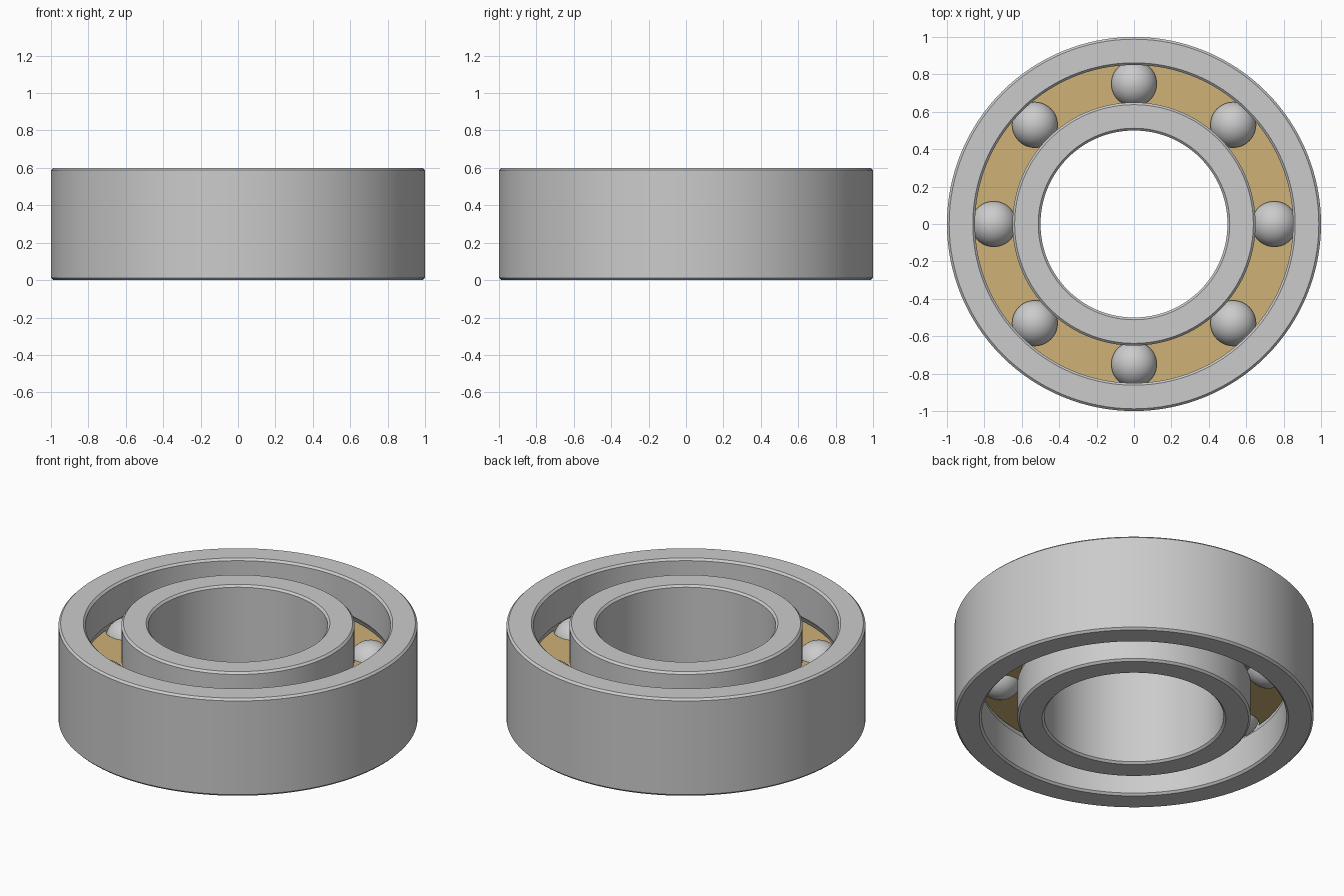
import bpy, bmesh
from math import sin, cos, pi, asin
from mathutils import Matrix

if "Cube" in bpy.data.objects:
    bpy.data.objects.remove(bpy.data.objects["Cube"])

H, MID = 0.6, 0.3            # ring height, mid plane
PITCH, BALL, COUNT = 0.75, 0.125, 8
GROOVE, POCKET, CH = 0.129, 0.131, 0.012
SEG = 128


def finish(bm, name, color=None, angle=0.5):
    bmesh.ops.recalc_face_normals(bm, faces=bm.faces)
    me = bpy.data.meshes.new(name)
    bm.to_mesh(me)
    bm.free()
    ob = bpy.data.objects.new(name, me)
    bpy.context.collection.objects.link(ob)
    if color:
        mat = bpy.data.materials.new(name + "_material")
        mat.diffuse_color = color
        mat.use_nodes = True
        mat.node_tree.nodes["Principled BSDF"].inputs["Base Color"].default_value = mat.diffuse_color
        me.materials.append(mat)
    return ob


def smooth(ob):
    bpy.ops.object.select_all(action='DESELECT')
    ob.select_set(True)
    bpy.context.view_layer.objects.active = ob
    bpy.ops.object.shade_smooth_by_angle(angle=0.5)


def lathe(profile, name, color=None):
    """Revolve a closed (radius, z) profile around z."""
    bm = bmesh.new()
    rings = [[bm.verts.new((r * cos(2 * pi * i / SEG), r * sin(2 * pi * i / SEG), z))
              for r, z in profile] for i in range(SEG)]
    n = len(profile)
    for i in range(SEG):
        a, b = rings[i], rings[(i + 1) % SEG]
        for j in range(n):
            k = (j + 1) % n
            bm.faces.new((a[j], b[j], b[k], a[k]))
    return finish(bm, name, color)


def race_profile(plain, grooved):
    """Chamfered ring section with a ball groove on the side facing the pitch circle."""
    s = 1 if plain > grooved else -1
    c = CH * s
    a = asin(abs(grooved - PITCH) / GROOVE)
    t0 = pi / 2 - a
    arc = [(PITCH + s * GROOVE * cos(t), MID + GROOVE * sin(t))
           for t in (-t0 + 2 * t0 * i / 12 for i in range(13))]
    return ([(grooved, CH)] + arc + [(grooved, H - CH), (grooved + c, H),
            (plain - c, H), (plain, H - CH), (plain, CH), (plain - c, 0), (grooved + c, 0)])


def add_ball(bm, i, radius):
    a = 2 * pi * i / COUNT
    bmesh.ops.create_uvsphere(bm, u_segments=48, v_segments=24, radius=radius,
                              matrix=Matrix.Translation((PITCH * cos(a), PITCH * sin(a), MID)))


# Inner and outer races
smooth(lathe(race_profile(1.0, 0.85), "outer_race"))
smooth(lathe(race_profile(0.5, 0.65), "inner_race"))

# Balls
for i in range(COUNT):
    bm = bmesh.new()
    add_ball(bm, i, BALL)
    smooth(finish(bm, f"ball_{i + 1}"))

# Brass cage with spherical pockets
cage = lathe([(0.64, 0.25), (0.86, 0.25), (0.86, 0.35), (0.64, 0.35)],
             "cage", (0.62, 0.44, 0.18, 1))
bm = bmesh.new()
for i in range(COUNT):
    add_ball(bm, i, POCKET)
cutter = finish(bm, "pocket_cutter")
mod = cage.modifiers.new("pockets", 'BOOLEAN')
mod.operation, mod.object, mod.solver = 'DIFFERENCE', cutter, 'EXACT'
bpy.context.view_layer.objects.active = cage
bpy.ops.object.modifier_apply(modifier=mod.name)
bpy.data.objects.remove(cutter)
smooth(cage)
